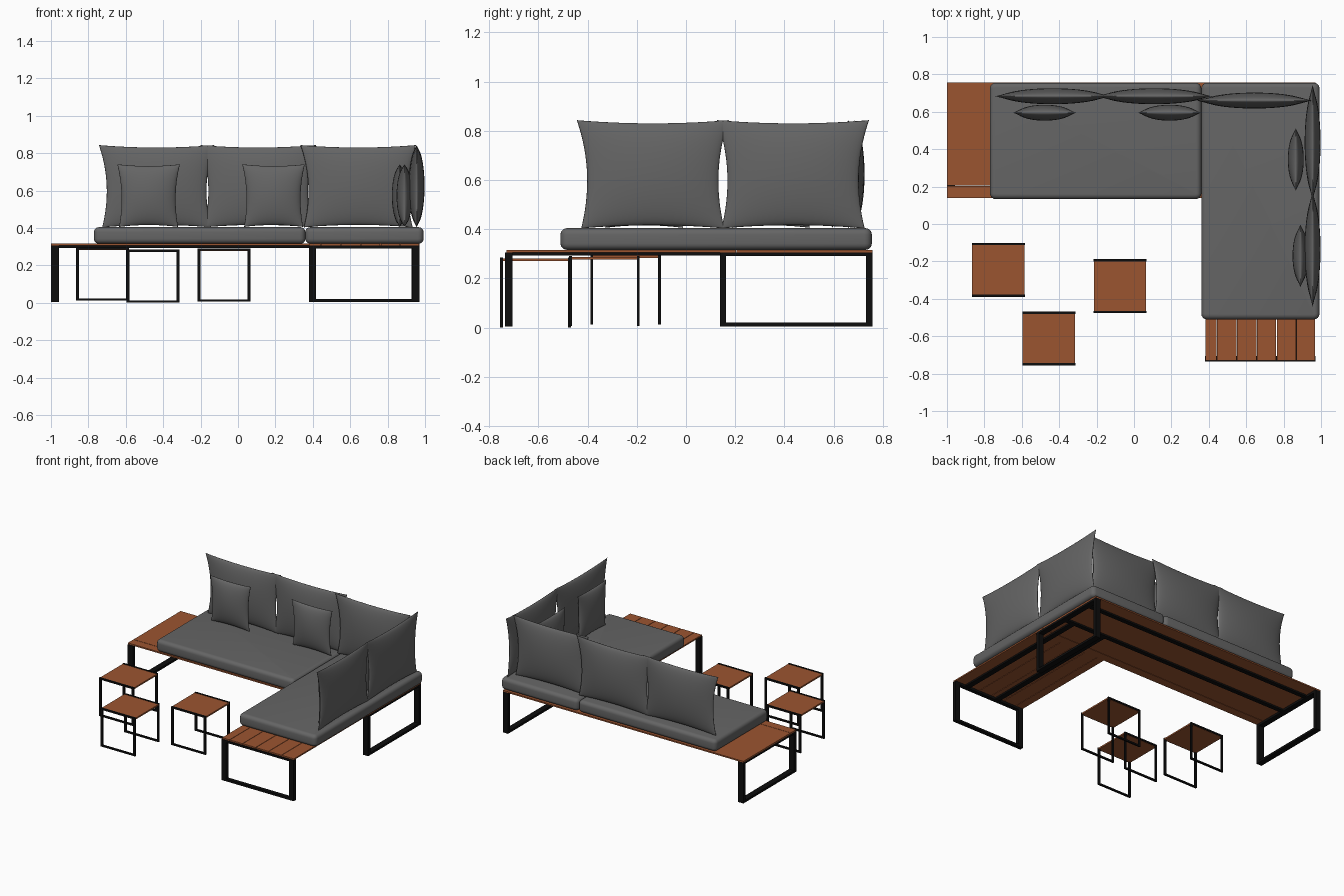
import bpy, bmesh, math
from mathutils import Vector, Matrix

if "Cube" in bpy.data.objects:
    bpy.data.objects.remove(bpy.data.objects["Cube"])


def material(name, rgb):
    m = bpy.data.materials.new(name)
    m.diffuse_color = (*rgb, 1)
    m.use_nodes = True
    m.node_tree.nodes["Principled BSDF"].inputs["Base Color"].default_value = m.diffuse_color
    return m


GREY = material("grey fabric", (0.13, 0.13, 0.13))
WOOD = material("brown wood", (0.33, 0.09, 0.03))
BLACK = material("black metal", (0.004, 0.004, 0.004))


def finish(name, bm, mat, smooth=False):
    bmesh.ops.recalc_face_normals(bm, faces=bm.faces)
    me = bpy.data.meshes.new(name)
    bm.to_mesh(me)
    bm.free()
    me.materials.append(mat)
    ob = bpy.data.objects.new(name, me)
    bpy.context.collection.objects.link(ob)
    if smooth:
        for p in me.polygons:
            p.use_smooth = True
    return ob


def add_box(bm, lo, hi):
    lo, hi = Vector(lo), Vector(hi)
    mat = Matrix.Translation((lo + hi) / 2) @ Matrix.Diagonal((*(hi - lo), 1))
    return bmesh.ops.create_cube(bm, size=1, matrix=mat)


def boxes(name, mat, items):
    bm = bmesh.new()
    for lo, hi in items:
        add_box(bm, lo, hi)
    return finish(name, bm, mat)


def loop_frame(name, axis, a0, a1, d0, d1, z0, z1, w, h):
    """Rectangular leg loop running along axis, from d0 to d1 across it."""
    parts = [(a0, a0 + w, z0, z1), (a1 - w, a1, z0, z1),
             (a0 + w, a1 - w, z0, z0 + h), (a0 + w, a1 - w, z1 - h, z1)]
    items = []
    for p, q, lo, hi in parts:
        if axis == 'X':
            items.append(((p, d0, lo), (q, d1, hi)))
        else:
            items.append(((d0, p, lo), (d1, q, hi)))
    return boxes(name, BLACK, items)


# Bench boards
Z0, Z1 = 0.306, 0.316
boxes("back_bench_boards", WOOD, [((-1, 0.14, Z0), (0.97, 0.203, Z1)),
                                  ((-1, 0.206, Z0), (0.97, 0.757, Z1))])
seams = [0.38, 0.443, 0.549, 0.656, 0.762, 0.868, 0.97]
boxes("side_bench_boards", WOOD,
      [((a + 0.0015, -0.73, Z0), (b - 0.0015, 0.14, Z1)) for a, b in zip(seams, seams[1:])])

# Leg loops
loop_frame("left_leg_frame", 'Y', 0.138, 0.757, -1, -0.957, 0.004, 0.306, 0.025, 0.016)
loop_frame("corner_leg_frame", 'Y', 0.138, 0.757, 0.928, 0.97, 0.004, 0.306, 0.025, 0.016)
loop_frame("front_leg_frame", 'X', 0.38, 0.97, -0.735, -0.706, 0.004, 0.306, 0.038, 0.016)

# Rails under the boards
R0, R1 = 0.294, 0.306
boxes("back_bench_rails", BLACK,
      [((-0.96, y - 0.016, R0), (0.93, y + 0.016, R1)) for y in (0.4, 0.645)])
boxes("side_bench_rails", BLACK,
      [((x - 0.02, -0.71, R0), (x + 0.02, 0.4, R1)) for x in (0.6, 0.865)])

# Stools
for i, (x, y, z) in enumerate([(-0.725, -0.245, 0.012), (-0.455, -0.612, 0), (-0.075, -0.332, 0.006)]):
    n = f"stool_{i + 1}"
    boxes(n + "_top", WOOD, [((x - 0.14, y - 0.138, z + 0.27), (x + 0.14, y + 0.138, z + 0.281))])
    for side, d in (("front", -0.138), ("back", 0.138)):
        loop_frame(f"{n}_{side}_leg_frame", 'X', x - 0.141, x + 0.141,
                   y + d - 0.006, y + d + 0.006, z, z + 0.284, 0.015, 0.012)


# Seat cushions
def seat(name, lo, hi):
    bm = bmesh.new()
    add_box(bm, lo, hi)
    upright = [e for e in bm.edges if abs(e.verts[0].co.z - e.verts[1].co.z) > 0.01]
    bmesh.ops.bevel(bm, geom=upright, offset=0.03, segments=4, affect='EDGES', profile=0.5)
    caps = [e for e in bm.edges if abs(e.verts[0].co.z - e.verts[1].co.z) < 0.001]
    bmesh.ops.bevel(bm, geom=caps, offset=0.026, segments=5, affect='EDGES', profile=0.5)
    return finish(name, bm, GREY, True)


seat("back_seat_cushion", (-0.77, 0.133, 0.316), (0.36, 0.755, 0.404))
seat("side_seat_cushion", (0.36, -0.51, 0.316), (0.992, 0.755, 0.404))


# Pillows: a lens with pinched corners and sides that curve in
def pillow(name, centre, width, height, thick, turned=False, n=24):
    bm = bmesh.new()
    bmesh.ops.create_grid(bm, x_segments=n, y_segments=n, size=1)
    front = list(bm.faces)
    back = bmesh.ops.duplicate(bm, geom=bm.verts[:] + bm.edges[:] + front)
    rear = {g for g in back["geom"] if isinstance(g, bmesh.types.BMVert)}
    for v in bm.verts:
        u, w = math.sin(v.co.x * math.pi / 2), math.sin(v.co.y * math.pi / 2)
        fu, fw = max(0, 1 - u * u), max(0, 1 - w * w)
        t = thick / 2 * (fu * fw) ** 0.55 * (1 if v in rear else -1)
        x = u * width / 2 * (1 - 0.11 * fw) * (1 + 0.03 * w)
        z = w * height / 2 * (1 - 0.06 * fu)
        v.co = (t, x, z) if turned else (x, t, z)
        v.co += Vector(centre)
    bmesh.ops.remove_doubles(bm, verts=bm.verts, dist=0.0004)
    return finish(name, bm, GREY, True)


for i, (x, y) in enumerate([(-0.435, 0.683), (0.108, 0.683), (0.643, 0.66)]):
    pillow(f"back_pillow_{i + 1}", (x, y, 0.623), 0.6, 0.44, 0.085)
for i, y in enumerate([0.435, -0.135]):
    pillow(f"side_pillow_{i + 1}", (0.955, y, 0.623), 0.6, 0.44, 0.085, True)
for i, x in enumerate([-0.478, 0.19]):
    pillow(f"small_back_pillow_{i + 1}", (x, 0.595, 0.573), 0.325, 0.335, 0.085)
for i, (x, y) in enumerate([(0.865, 0.345), (0.89, -0.17)]):
    pillow(f"small_side_pillow_{i + 1}", (x, y, 0.573), 0.325, 0.335, 0.085, True)
